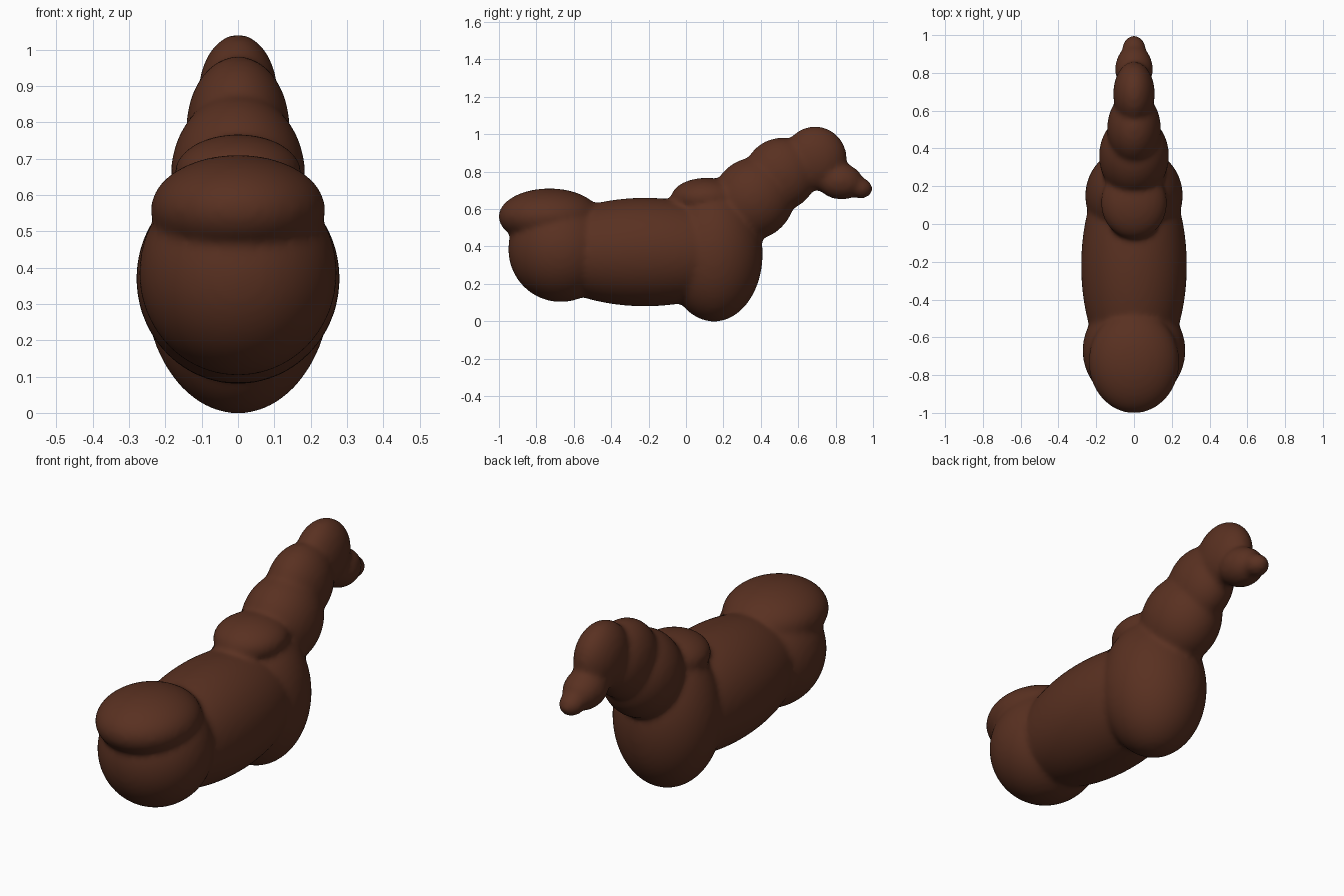
import bpy, bmesh
from math import radians
from mathutils import Matrix, Vector

cube = bpy.data.objects.get("Cube")
if cube:
    bpy.data.objects.remove(cube, do_unlink=True)

# Body masses: (y, z) centre, (x, y, z) radii, tilt about x in degrees
MASSES = {
    "barrel": ((-0.22, 0.37), (0.28, 0.60, 0.29), 0),
    "hindquarters": ((-0.67, 0.385), (0.272, 0.28, 0.282), 0),
    "croup": ((-0.73, 0.56), (0.24, 0.272, 0.15), 0),
    "chest": ((0.15, 0.36), (0.258, 0.26, 0.362), 0),
    "withers": ((0.11, 0.66), (0.175, 0.19, 0.107), 0),
    "lower_neck": ((0.36, 0.655), (0.185, 0.23, 0.215), 45),
    "upper_neck": ((0.505, 0.785), (0.142, 0.20, 0.193), 45),
    "skull": ((0.69, 0.87), (0.11, 0.17, 0.172), 0),
    "muzzle": ((0.82, 0.75), (0.10, 0.13, 0.098), -10),
    "nose": ((0.93, 0.712), (0.062, 0.068, 0.056), -10),
}

bm = bmesh.new()
for (y, z), radii, tilt in MASSES.values():
    placement = (Matrix.Translation((0, y, z))
                 @ Matrix.Rotation(radians(tilt), 4, 'X')
                 @ Matrix.Diagonal(Vector(radii)).to_4x4())
    bmesh.ops.create_uvsphere(bm, u_segments=64, v_segments=40,
                              radius=1, matrix=placement)
mesh = bpy.data.meshes.new("horse_body")
bm.to_mesh(mesh)
bm.free()
body = bpy.data.objects.new("horse_body", mesh)
bpy.context.collection.objects.link(body)

# Fuse the masses into one skin and soften the creases
fuse = body.modifiers.new("fuse", 'REMESH')
fuse.mode = 'VOXEL'
fuse.voxel_size = 0.014
fuse.use_smooth_shade = True
soften = body.modifiers.new("soften", 'SMOOTH')
soften.factor = 0.5
soften.iterations = 10

# Brown coat
coat = bpy.data.materials.new("brown_coat")
coat.use_nodes = True
colour = (0.10, 0.03, 0.015, 1)
coat.diffuse_color = colour
coat.node_tree.nodes["Principled BSDF"].inputs["Base Color"].default_value = colour
mesh.materials.append(coat)
for face in mesh.polygons:
    face.use_smooth = True
